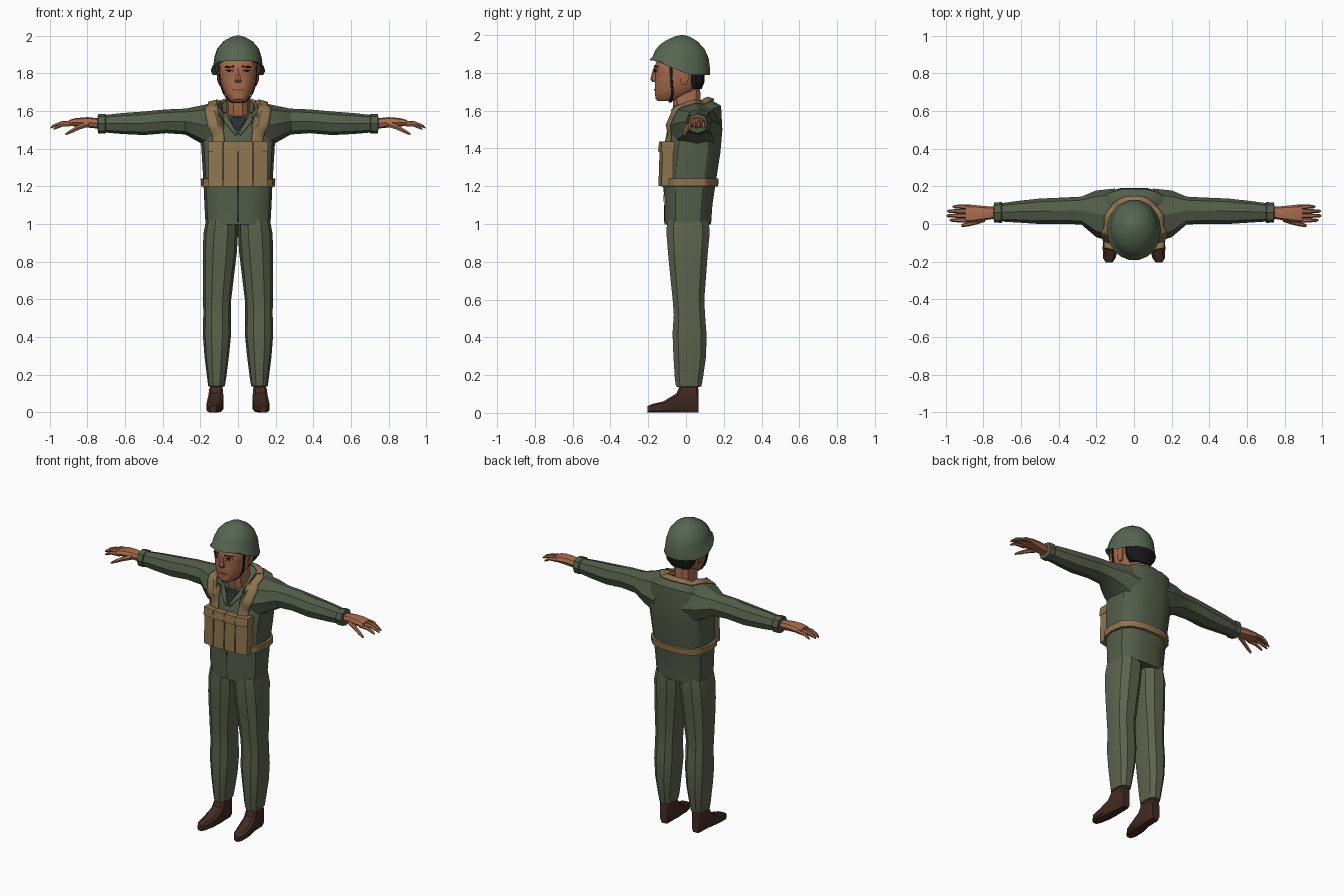
import bpy, bmesh, math
from mathutils import Vector
from mathutils.bvhtree import BVHTree


def material(name, r, g, b):
    m = bpy.data.materials.new(name)
    m.diffuse_color = (r, g, b, 1)
    return m


JACKET = material("jacket_green", 0.088, 0.112, 0.068)
TROUSER = material("trouser_green", 0.110, 0.126, 0.074)
HELMET = material("helmet_green", 0.092, 0.130, 0.080)
TAN = material("webbing_tan", 0.27, 0.175, 0.078)
SKIN = material("skin", 0.40, 0.150, 0.078)
LIP = material("lip_brown", 0.20, 0.070, 0.040)
BOOT = material("boot_brown", 0.055, 0.023, 0.015)
BLACK = material("black", 0.012, 0.011, 0.011)
SHIRT = material("undershirt_grey", 0.025, 0.027, 0.028)
WHITE = material("eye_white", 0.50, 0.45, 0.40)


def finish(name, bm, mat, mirror=False, angle=32):
    bmesh.ops.remove_doubles(bm, verts=bm.verts, dist=1e-5)
    bmesh.ops.recalc_face_normals(bm, faces=bm.faces)
    me = bpy.data.meshes.new(name)
    bm.to_mesh(me)
    bm.free()
    me.materials.append(mat)
    for p in me.polygons:
        p.use_smooth = True
    me.set_sharp_from_angle(angle=math.radians(angle))
    ob = bpy.data.objects.new(name, me)
    bpy.context.collection.objects.link(ob)
    if mirror:
        ob.modifiers.new("mirror", 'MIRROR').use_mirror_merge = False
    return ob


def loft(name, axis, rings, mat, n=12, power=0.8, mirror=False, warp=None, turn=0.0, angle=32):
    """Skin rounded cross-sections (t, a0, a1, b0, b1) placed along an axis."""
    bm = bmesh.new()
    loops = []
    for t, a0, a1, b0, b1 in rings:
        loop = []
        for i in range(n):
            w = 2 * math.pi * (i + turn) / n
            c, s = math.cos(w), math.sin(w)
            a = (a0 + a1) / 2 + (a1 - a0) / 2 * math.copysign(abs(c) ** power, c)
            b = (b0 + b1) / 2 + (b1 - b0) / 2 * math.copysign(abs(s) ** power, s)
            p = {'x': (t, a, b), 'y': (a, t, b), 'z': (a, b, t)}[axis]
            loop.append(bm.verts.new(warp(*p) if warp else p))
        loops.append(loop)
    for l0, l1 in zip(loops, loops[1:]):
        for i in range(n):
            j = (i + 1) % n
            bm.faces.new((l0[i], l0[j], l1[j], l1[i]))
    bm.faces.new(loops[0])
    bm.faces.new(loops[-1])
    return finish(name, bm, mat, mirror, angle)


def tree(*objs):
    verts, faces = [], []
    for o in objs:
        k = len(verts)
        verts += [v.co.copy() for v in o.data.vertices]
        faces += [[i + k for i in p.vertices] for p in o.data.polygons]
    return BVHTree.FromPolygons(verts, faces)


def patch(name, pairs, surface, mat, thick, centre=None, mirror=True, steps=5):
    """Lay a strip, given by pairs of edge points, onto a surface."""
    bm = bmesh.new()

    def lay(p):
        if centre:
            c = Vector(centre)
            d = (c - p).normalized()
            hit = surface.ray_cast(c - d, d)[0]
        else:
            d = Vector((0, 1, 0))
            hit = surface.ray_cast(Vector((p.x, -1, p.z)), d)[0]
        return bm.verts.new((hit or p) - d * (thick / 2 + 0.002))

    rows = []
    for (a, b), (c, e) in zip(pairs, pairs[1:]):
        for i in range(steps + 1):
            l, r = Vector(a).lerp(Vector(c), i / steps), Vector(b).lerp(Vector(e), i / steps)
            rows.append([lay(l.lerp(r, j / 4)) for j in range(5)])
    for i, (r0, r1) in enumerate(zip(rows, rows[1:])):
        if i % (steps + 1) == steps:
            continue
        for j in range(4):
            bm.faces.new((r0[j], r0[j + 1], r1[j + 1], r1[j]))
    ob = finish(name, bm, mat)
    s = ob.modifiers.new("thickness", 'SOLIDIFY')
    s.thickness, s.offset = thick, 0
    if mirror:
        ob.modifiers.new("mirror", 'MIRROR')


# Jacket body, its neckline raised toward the back
def neck_tilt(x, y, z):
    return x, y, z + max(0, z - 1.5) * 4.2 * (y - 0.05)


jacket = loft("jacket_body", 'z', [
    (0.997, -.172, .172, -.115, .135), (1.10, -.178, .178, -.115, .142),
    (1.22, -.183, .183, -.122, .160), (1.38, -.193, .193, -.115, .185),
    (1.50, -.200, .200, -.090, .195), (1.58, -.185, .185, -.065, .188),
    (1.605, -.140, .140, -.060, .150), (1.63, -.085, .085, -.065, .110)],
    JACKET, n=14, power=0.75, warp=neck_tilt)

# Sleeves and cuffs
sleeve = loft("sleeve", 'x', [
    (.10, -.100, .188, 1.37, 1.650), (.20, -.070, .178, 1.43, 1.628),
    (.28, -.002, .145, 1.475, 1.612), (.38, 0, .140, 1.482, 1.608),
    (.50, 0, .135, 1.472, 1.597), (.62, .008, .122, 1.478, 1.588),
    (.72, .014, .108, 1.487, 1.577)], JACKET, n=8, power=0.85, mirror=True)
loft("cuff", 'x', [(.700, .010, .112, 1.483, 1.580), (.705, .006, .116, 1.479, 1.585),
                   (.742, .008, .114, 1.480, 1.584), (.745, .025, .098, 1.50, 1.566)],
     JACKET, n=8, power=0.85, mirror=True)

# Trouser legs
loft("trouser_leg", 'z', [
    (1.02, 0, .170, -.105, .125), (.95, 0, .183, -.108, .130), (.85, .006, .187, -.100, .120),
    (.75, .018, .187, -.090, .112), (.60, .036, .185, -.074, .100), (.52, .038, .184, -.068, .104),
    (.42, .036, .187, -.075, .112), (.30, .048, .178, -.070, .110), (.18, .063, .163, -.062, .092),
    (.14, .070, .158, -.056, .084), (.135, .085, .145, -.035, .06)],
    TROUSER, n=10, power=0.8, mirror=True)

# Boots
loft("boot", 'y', [
    (.066, .088, .142, 0, .130), (.055, .080, .150, 0, .155), (-.030, .078, .154, 0, .155),
    (-.050, .076, .160, 0, .105), (-.120, .080, .168, 0, .062), (-.180, .096, .166, 0, .048),
    (-.205, .115, .150, 0, .036)], BOOT, n=8, power=0.5, mirror=True, turn=0.5)

# Hands
loft("palm", 'x', [(.73, .030, .090, 1.505, 1.560), (.80, .018, .096, 1.512, 1.567),
                   (.86, .008, .102, 1.518, 1.562), (.895, .008, .104, 1.520, 1.552)],
     SKIN, n=8, mirror=True)
for i, (y, tip, z) in enumerate([(.020, .978, 1.530), (.044, .996, 1.537),
                                 (.068, .992, 1.539), (.092, .962, 1.536)]):
    mid = (.88 + tip) / 2
    loft(f"finger_{i + 1}", 'x', [(t, y - r, y + r, z - d - r, z - d + r) for t, r, d in
         [(.87, .012, 0), (mid, .0115, .003), (tip - .012, .009, .019), (tip, .004, .027)]],
         SKIN, n=6, power=1, mirror=True)
loft("thumb", 'x', [(.79, .012, .044, 1.515, 1.550), (.84, -.004, .024, 1.500, 1.530),
                    (.885, -.014, .010, 1.480, 1.505), (.915, -.016, 0, 1.470, 1.483)],
     SKIN, n=6, power=1, mirror=True)

# Neck, head, nose and ears
loft("neck", 'z', [(1.54, -.065, .065, -.050, .085), (1.62, -.060, .060, -.072, .080),
                   (1.72, -.062, .062, -.075, .078)], SKIN, n=10)
head = loft("head", 'z', [
    (1.650, -.036, .036, -.150, -.060), (1.664, -.054, .054, -.163, -.020),
    (1.700, -.077, .077, -.167, .050), (1.745, -.094, .094, -.166, .080),
    (1.800, -.102, .102, -.166, .088), (1.830, -.103, .103, -.171, .088),
    (1.890, -.098, .098, -.145, .085)], SKIN, n=14, power=0.8)
loft("nose", 'z', [(1.752, -.017, .017, -.178, -.150), (1.765, -.020, .020, -.189, -.150),
                   (1.790, -.013, .013, -.183, -.150), (1.825, -.009, .009, -.173, -.150)],
     SKIN, n=6, power=1, turn=0.5)
loft("ear", 'z', [(1.735, .085, .100, -.025, .005), (1.76, .088, .110, -.035, .015),
                  (1.81, .090, .114, -.035, .022)], SKIN, n=6, power=1, mirror=True)
loft("hair", 'z', [(1.715, -.066, .066, .020, .083), (1.75, -.096, .096, .010, .097),
                   (1.84, -.106, .106, .0, .101)], BLACK, n=12)

# Facial details
face = tree(head)


def face_mark(name, x0, x1, z0, z1, mat, mirror=True, slant=0.0, thick=0.002):
    patch(name, [((x0, 0, z0), (x0, 0, z1)), ((x1, 0, z0 + slant), (x1, 0, z1 + slant))],
          face, mat, thick, mirror=mirror)


face_mark("eyebrow", .022, .072, 1.831, 1.840, BLACK, slant=-.004)
face_mark("eye", .028, .064, 1.806, 1.817, WHITE)
face_mark("eyelid", .026, .067, 1.816, 1.821, BLACK)
face_mark("iris", .038, .054, 1.806, 1.818, BLACK, thick=.004)
face_mark("mouth", -.030, .030, 1.708, 1.716, LIP, mirror=False)


# Helmet: the rim lifts above the face, the hollow is open below
def helmet_shape(x, y, h):
    t = min(1, max(0, (0.01 - y) / 0.17))
    rim = 1.79 + 0.075 * t
    return x, y, rim + h * (2.0 - rim)


loft("helmet", 'z', [
    (.42, -.100, .100, -.140, .100), (.05, -.122, .122, -.172, .116), (0, -.143, .143, -.194, .130),
    (.05, -.143, .143, -.193, .130), (.14, -.132, .132, -.180, .130), (.42, -.125, .125, -.164, .122),
    (.65, -.110, .110, -.140, .100), (.84, -.078, .078, -.103, .063), (.96, -.038, .038, -.060, .020),
    (1, -.010, .010, -.030, -.010)], HELMET, n=18, power=1, warp=helmet_shape, angle=40)
patch("chin_strap", [((.10, -.088, 1.84), (.10, -.074, 1.84)), ((.10, -.084, 1.75), (.10, -.070, 1.75)),
                     ((.085, -.078, 1.69), (.085, -.064, 1.69)), ((.04, -.09, 1.64), (.04, -.076, 1.64)),
                     ((0, -.095, 1.63), (0, -.081, 1.63))],
      face, BLACK, .005, centre=(0, -.07, 1.75))

# Undershirt, lapels and jacket opening
cloth = tree(jacket, sleeve)
patch("undershirt", [((-.055, 0, 1.565), (.055, 0, 1.565)), ((-.001, 0, 1.492), (.001, 0, 1.492))],
      cloth, SHIRT, .003, mirror=False)
patch("lapel", [((.002, -.1, 1.478), (.014, -.1, 1.470)), ((.045, -.08, 1.553), (.072, -.075, 1.540)),
                ((.070, -.04, 1.60), (.098, -.04, 1.60))],
      cloth, JACKET, .009, centre=(0, .05, 1.45))
patch("jacket_opening", [((-.0015, 0, 1.01), (.0015, 0, 1.01)), ((-.0015, 0, 1.2), (.0015, 0, 1.2))],
      cloth, BLACK, .002, mirror=False)

# Webbing: shoulder straps meeting behind the neck, belt and pouches
patch("shoulder_strap", [
    ((.078, -.125, 1.42), (.155, -.115, 1.42)), ((.085, -.10, 1.52), (.158, -.085, 1.52)),
    ((.098, -.03, 1.625), (.162, -.02, 1.625)), ((.105, .03, 1.66), (.160, .04, 1.645)),
    ((.085, .09, 1.68), (.125, .115, 1.665)), ((.045, .115, 1.68), (.06, .145, 1.665)),
    ((0, .12, 1.68), (0, .152, 1.665))], cloth, TAN, .012, centre=(0, .05, 1.45))
loft("belt", 'z', [(1.198, -.180, .180, -.115, .155), (1.200, -.196, .196, -.134, .173),
                   (1.240, -.198, .198, -.134, .176), (1.242, -.180, .180, -.115, .155)],
     TAN, n=14, power=0.75)


def pouch(name, x0, x1, y0, y1):
    """Upright ammunition pouch with a slightly overhanging flap."""
    bm = bmesh.new()
    for z0, z1, grow in ((1.200, 1.385, 0), (1.385, 1.437, .002)):
        low, high = [], []
        for x, y in ((x0 - grow, y0 - grow), (x1 + grow, y1 - grow), (x1 + grow, -.06), (x0 - grow, -.06)):
            low.append(bm.verts.new((x, y, z0)))
            high.append(bm.verts.new((x, y + (.006 if y < -.07 else 0), z1)))
        bm.faces.new(low)
        bm.faces.new(high)
        for i in range(4):
            j = (i + 1) % 4
            bm.faces.new((low[i], low[j], high[j], high[i]))
    finish(name, bm, TAN, mirror=True)


pouch("inner_pouch", .003, .076, -.146, -.146)
pouch("outer_pouch", .082, .156, -.146, -.130)
